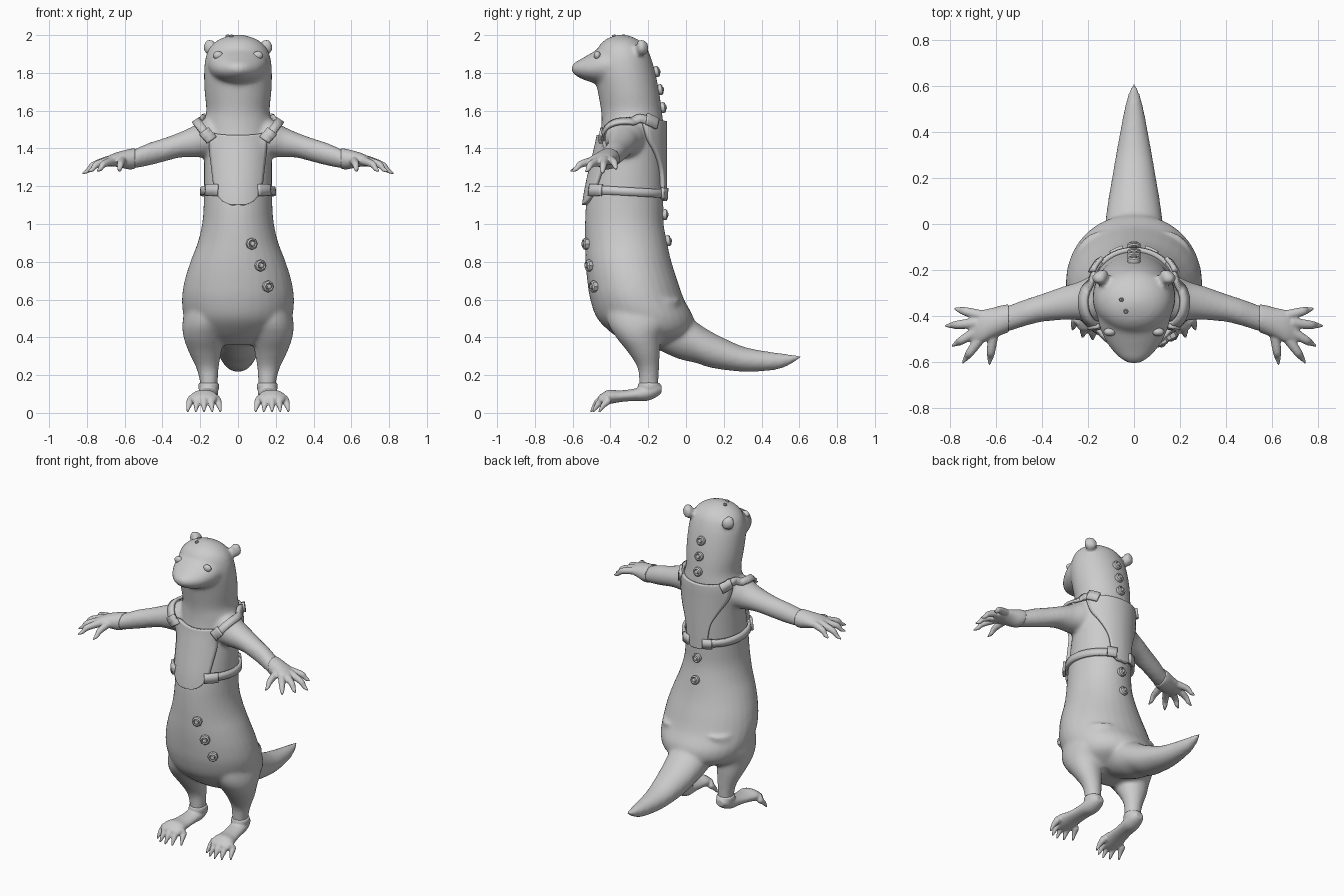
import bpy, bmesh, math
from mathutils import Vector
from mathutils.bvhtree import BVHTree

if "Cube" in bpy.data.objects:
    bpy.data.objects.remove(bpy.data.objects["Cube"])


def curve(rows, n=5):
    """Catmull-Rom interpolation of tuples of any length."""
    out, last = [], len(rows) - 1
    for i in range(last):
        p = [rows[max(0, min(last, i + k))] for k in (-1, 0, 1, 2)]
        for j in range(n):
            t = j / n
            out.append(tuple(0.5 * (2 * b + (c - a) * t + (2 * a - 5 * b + 4 * c - d) * t * t
                                    + (3 * b - a - 3 * c + d) * t ** 3) for a, b, c, d in zip(*p)))
    return out + [tuple(rows[-1])]


def skin(bm, rings):
    vs = [[bm.verts.new(p) for p in r] for r in rings]
    n = len(vs[0])
    for a, b in zip(vs, vs[1:]):
        for i in range(n):
            bm.faces.new((a[i], a[(i + 1) % n], b[(i + 1) % n], b[i]))
    bm.faces.new(vs[0])
    bm.faces.new(vs[-1])


def loft(bm, rows, u, v, s=1, seg=32):
    """Rows are x, y, z, radius along u, radius along v; s = -1 mirrors."""
    u, v = Vector(u), Vector(v)
    rings = []
    for x, y, z, a, b in curve(rows):
        ring = []
        for k in range(seg):
            t = 2 * math.pi * k / seg
            p = Vector((x, y, z)) + u * (max(a, .002) * math.cos(t)) + v * (max(b, .002) * math.sin(t))
            ring.append((p.x * s, p.y, p.z))
        rings.append(ring)
    skin(bm, rings)


def digit(bm, pts):
    """Tapered finger through points x, y, z, radius."""
    path = curve(pts)
    d = (Vector(path[-1][:3]) - Vector(path[0][:3])).normalized()
    u = d.cross(Vector((0, 0, 1))).normalized()
    v = d.cross(u)
    skin(bm, [[Vector(p[:3]) + (u * math.cos(k * math.pi / 5) + v * math.sin(k * math.pi / 5)) * p[3]
               for k in range(10)] for p in path])


def finish(bm, name, mirror=False, voxel=0, smooth=0, thick=0, angle=40):
    bmesh.ops.recalc_face_normals(bm, faces=bm.faces)
    me = bpy.data.meshes.new(name)
    bm.to_mesh(me)
    bm.free()
    ob = bpy.data.objects.new(name, me)
    bpy.context.collection.objects.link(ob)
    if voxel:
        m = ob.modifiers.new("remesh", 'REMESH')
        m.mode, m.voxel_size, m.use_smooth_shade = 'VOXEL', voxel, True
    if smooth:
        m = ob.modifiers.new("smooth", 'SMOOTH')
        m.factor, m.iterations = 0.5, smooth
    if thick:
        m = ob.modifiers.new("solidify", 'SOLIDIFY')
        m.thickness, m.offset = thick, 0
    if mirror:
        m = ob.modifiers.new("mirror", 'MIRROR')
        m.use_mirror_merge = False
    bpy.ops.object.select_all(action='DESELECT')
    ob.select_set(True)
    bpy.context.view_layer.objects.active = ob
    if not voxel:
        bpy.ops.object.shade_smooth_by_angle(angle=math.radians(angle))
    return ob


X, Y, Z = (1, 0, 0), (0, 1, 0), (0, 0, 1)

# Body: torso and head, snout, tail, arms and legs fused together
bm = bmesh.new()
torso = [(.36, -.3, -.1, .15), (.42, -.39, .02, .24), (.5, -.47, .04, .285), (.6, -.507, -.01, .297),
         (.7, -.523, -.045, .283), (.8, -.532, -.077, .252), (.9, -.535, -.1, .214), (1.0, -.535, -.118, .19),
         (1.1, -.53, -.12, .182), (1.2, -.515, -.12, .18), (1.35, -.48, -.12, .18), (1.45, -.457, -.12, .183),
         (1.53, -.448, -.12, .183), (1.6, -.45, -.128, .168), (1.7, -.467, -.142, .177), (1.8, -.485, -.162, .18),
         (1.88, -.48, -.185, .172), (1.94, -.462, -.213, .146), (1.98, -.42, -.26, .095), (2.002, -.36, -.32, .025)]
loft(bm, [(0, (f + b) / 2, z, w, (b - f) / 2) for z, f, b, w in torso], X, Y)
loft(bm, [(0, -.33, 1.84, .165, .12), (0, -.43, 1.838, .155, .105), (0, -.5, 1.828, .128, .078),
          (0, -.55, 1.822, .095, .055), (0, -.585, 1.822, .06, .035), (0, -.606, 1.822, .025, .015)], X, Z)
loft(bm, [(0, -.2, .5, .13, .14), (0, -.05, .43, .13, .14), (0, .05, .375, .12, .11), (0, .12, .34, .11, .098),
          (0, .2, .312, .096, .084), (0, .3, .285, .079, .067), (0, .4, .275, .061, .055),
          (0, .5, .275, .042, .041), (0, .57, .287, .024, .02), (0, .612, .3, .006, .005)], X, Z)
for s in (1, -1):
    loft(bm, [(.05, -.3, 1.44, .1, .09), (.17, -.325, 1.453, .105, .1), (.24, -.335, 1.435, .084, .082),
              (.31, -.345, 1.418, .073, .067), (.4, -.365, 1.39, .061, .062), (.47, -.385, 1.37, .058, .06),
              (.55, -.412, 1.345, .056, .05), (.59, -.42, 1.34, .05, .042)], Y, Z, s)
    loft(bm, [(.15, -.23, .6, .12, .2), (.172, -.245, .48, .122, .17), (.18, -.25, .4, .108, .12),
              (.174, -.222, .32, .086, .084), (.162, -.2, .24, .06, .057), (.155, -.197, .17, .048, .052),
              (.155, -.197, .11, .045, .05)], X, Y, s)
    # ears
    loft(bm, [(.135, -.2, 1.93, .02, .025), (.148, -.225, 1.935, .034, .042),
              (.15, -.25, 1.938, .03, .04), (.146, -.262, 1.938, .015, .02)], X, Z, s, 16)
body = finish(bm, "body", voxel=.012, smooth=7)
dg = bpy.context.evaluated_depsgraph_get()
tree = BVHTree.FromObject(body, dg)

# Hands with cuff and clawed fingers
bm = bmesh.new()
loft(bm, [(.545, -.41, 1.347, .061, .055), (.575, -.418, 1.343, .064, .054), (.62, -.432, 1.342, .066, .044),
          (.665, -.447, 1.338, .07, .033), (.71, -.46, 1.325, .055, .022)], Y, Z)
for a, b in [((.66, -.40, 1.34), (.785, -.367, 1.292)), ((.68, -.43, 1.34), (.825, -.444, 1.267)),
             ((.68, -.465, 1.335), (.795, -.533, 1.277)), ((.66, -.485, 1.335), (.748, -.607, 1.28)),
             ((.61, -.46, 1.34), (.63, -.615, 1.28))]:
    a, b = Vector(a), Vector(b)
    mid = a.lerp(b, .6) + Vector((0, 0, .014))
    digit(bm, [(*a, .025), (*mid, .019), (*a.lerp(b, .8), .013), (*b, .004)])
finish(bm, "hand", mirror=True, voxel=.006, smooth=2)

# Feet with ankle cuff and clawed toes
bm = bmesh.new()
loft(bm, [(.155, -.13, .125, .025, .02), (.155, -.16, .122, .046, .04), (.158, -.21, .105, .053, .042),
          (.165, -.28, .095, .054, .032), (.173, -.35, .088, .06, .031), (.18, -.41, .084, .072, .038),
          (.181, -.45, .07, .066, .03), (.181, -.465, .065, .05, .02)], X, Z)
loft(bm, [(.155, -.197, .1, .045, .055), (.155, -.195, .135, .055, .06), (.155, -.195, .16, .052, .056)], X, Y)
for i in range(5):
    k = i - 2
    y = -.505 + .011 * k * k
    digit(bm, [(.18 + .027 * k, -.42, .085, .024), (.18 + .036 * k, y + .045, .062, .021),
               (.18 + .041 * k, y + .02, .035, .014), (.18 + .044 * k, y, .003, .005)])
finish(bm, "foot", mirror=True, voxel=.006, smooth=2)

# Eyes
bm = bmesh.new()
bmesh.ops.create_uvsphere(bm, u_segments=16, v_segments=10, radius=.026)
hit = tree.ray_cast(Vector((.105, -2, 1.893)), Vector(Y))[0]
bmesh.ops.scale(bm, vec=(1.05, .7, .85), verts=bm.verts)
bmesh.ops.translate(bm, vec=hit, verts=bm.verts)
finish(bm, "eye", mirror=True)


def panel(name, rows, side, rise):
    """Sheet projected on the body from the front (side -1) or back (side 1)."""
    bm, grid, n = bmesh.new(), [], 16
    for z, w in curve(rows, 4):
        line = []
        for i in range(n + 1):
            u = 2 * i / n - 1
            k = max(0, min(1, (z - rows[-1][0]) / .3))
            p = Vector((u * w, 2 * side, z + rise * k * u * u))
            h = tree.ray_cast(p, Vector((0, -side, 0)))[0]
            line.append(bm.verts.new(h + Vector((u * .004, side * .009, 0))))
        grid.append(line)
    for a, b in zip(grid, grid[1:]):
        for i in range(n):
            bm.faces.new((a[i], a[i + 1], b[i + 1], b[i]))
    finish(bm, name, smooth=2, thick=.024)


panel("chest_panel", [(1.47, .165), (1.4, .15), (1.3, .135), (1.2, .122), (1.15, .105), (1.115, .07),
                      (1.1, .03)], -1, .02)
panel("back_panel", [(1.545, .17), (1.5, .18), (1.44, .17), (1.36, .125), (1.28, .085), (1.2, .07),
                     (1.15, .062), (1.12, .03)], 1, .01)


def strap(name, pts, width, lift=.012, thick=.018):
    """Ribbon that follows the body surface."""
    bm, path = bmesh.new(), []
    for p in curve(pts, 6):
        h, n, _, _ = tree.find_nearest(Vector(p))
        path.append((h + n * lift, n))
    prev = None
    for i, (p, n) in enumerate(path):
        t = path[min(i + 1, len(path) - 1)][0] - path[max(i - 1, 0)][0]
        w = t.cross(n).normalized() * width / 2
        pair = (bm.verts.new(p - w), bm.verts.new(p + w))
        if prev:
            bm.faces.new((prev[0], prev[1], pair[1], pair[0]))
        prev = pair
    finish(bm, name, mirror=True, thick=thick)


# Harness straps and their wider end tabs
strap("side_strap", [(.11, -.5, 1.178), (.165, -.42, 1.178), (.19, -.31, 1.172), (.165, -.19, 1.165),
                     (.05, -.1, 1.16)], .044)
strap("shoulder_strap", [(.14, -.47, 1.45), (.185, -.44, 1.5), (.225, -.375, 1.55), (.235, -.3, 1.57),
                         (.215, -.22, 1.565), (.16, -.15, 1.53)], .044, .014)
strap("front_side_tab", [(.1, -.5, 1.178), (.155, -.44, 1.178)], .06, .025)
strap("front_shoulder_tab", [(.135, -.47, 1.445), (.18, -.44, 1.49)], .06, .025)
strap("back_side_tab", [(.05, -.1, 1.16), (.1, -.13, 1.162)], .06, .025)
strap("back_shoulder_tab", [(.15, -.15, 1.53), (.2, -.2, 1.56)], .06, .025)


def stud(name, origin, direction, r, sides):
    """Turned button set on the body where the ray lands."""
    h, n, _, _ = tree.ray_cast(Vector(origin), Vector(direction))
    bm = bmesh.new()
    prof = [(.9, -.3), (1, .35), (.95, .6), (.7, .8), (.5, .55), (.4, .9), (.15, 1)]
    skin(bm, [[(a * r * math.cos(2 * math.pi * k / sides), a * r * math.sin(2 * math.pi * k / sides), b * r)
               for k in range(sides)] for a, b in prof])
    ob = finish(bm, name, angle=30)
    ob.rotation_mode = 'QUATERNION'
    ob.rotation_quaternion = n.to_track_quat('Z', 'Y')
    ob.location = h


# Studs on the spine, belly and crown
for z in (1.805, 1.71, 1.615, 1.05, .91):
    stud("spine_stud", (0, 2, z), (0, -1, 0), .029, 12)
for x, z in ((.07, .895), (.115, .78), (.155, .67)):
    stud("belly_stud", (x, -2, z), Y, .032, 8)
for x, y in ((-.055, -.33), (-.035, -.38)):
    stud("crown_stud", (x, y, 4), (0, 0, -1), .011, 8)
